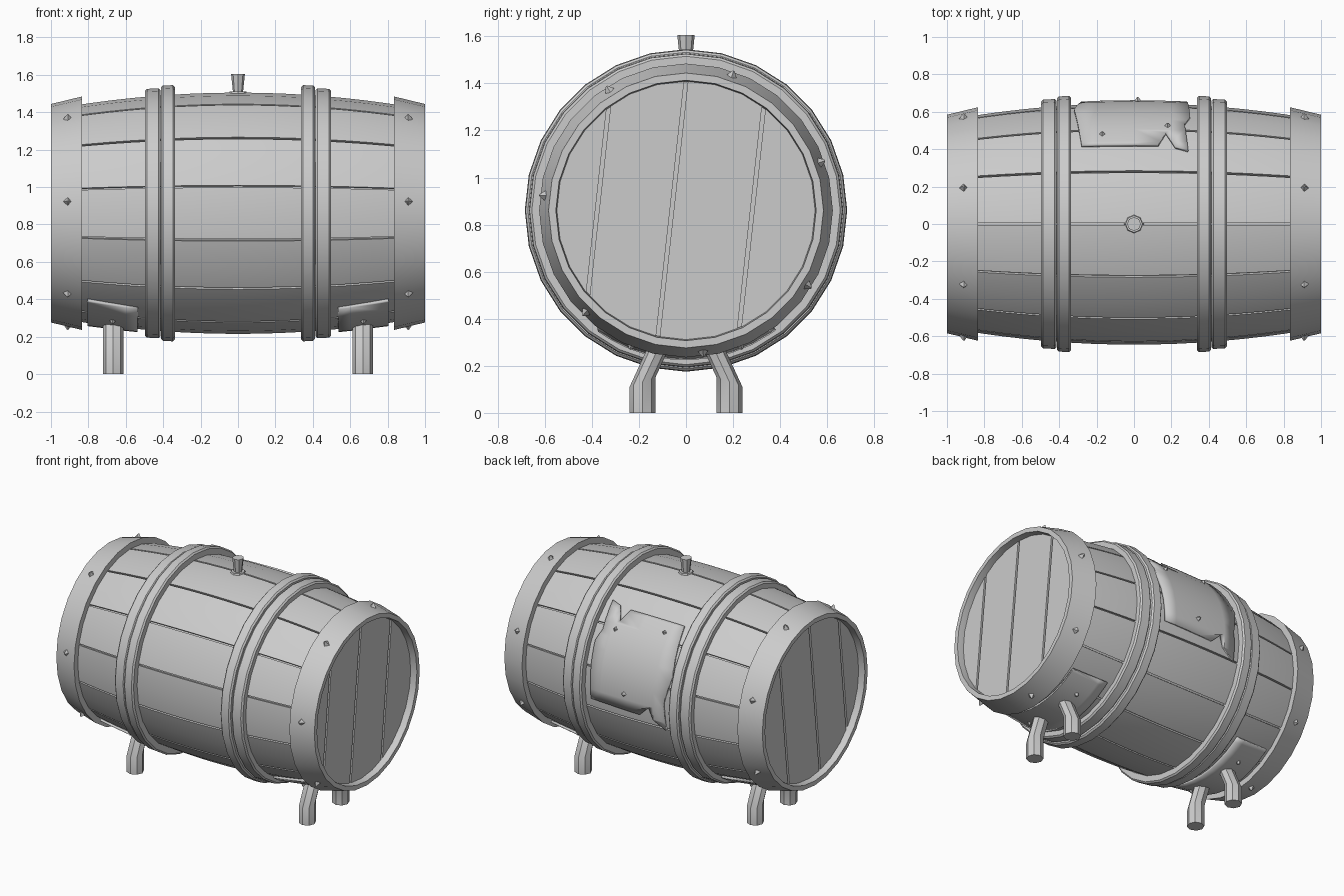
import bpy, bmesh, math
from mathutils import Matrix, Vector

if "Cube" in bpy.data.objects:
    bpy.data.objects.remove(bpy.data.objects["Cube"], do_unlink=True)

AXIS_Z = 0.86
STAVES = 14
STEP = 360 / STAVES

grey = bpy.data.materials.new("plain grey")
grey.use_nodes = True
GREY = (0.6, 0.6, 0.6, 1)
grey.diffuse_color = GREY
grey.node_tree.nodes["Principled BSDF"].inputs["Base Color"].default_value = GREY


def finish(name, bm, smooth=True):
    bmesh.ops.recalc_face_normals(bm, faces=bm.faces)
    mesh = bpy.data.meshes.new(name)
    bm.to_mesh(mesh)
    bm.free()
    ob = bpy.data.objects.new(name, mesh)
    ob.data.materials.append(grey)
    bpy.context.collection.objects.link(ob)
    if smooth:
        bpy.ops.object.select_all(action="DESELECT")
        ob.select_set(True)
        bpy.context.view_layer.objects.active = ob
        bpy.ops.object.shade_smooth_by_angle(angle=math.radians(30))
    return ob


def bulge(x):
    """Radius of the barrel at x."""
    return 0.645 - 0.09 * x * x


def around(x, angle, r):
    """Point around the barrel axis; angle 0 is the front, 90 the top."""
    a = math.radians(angle)
    return Vector((x, -r * math.cos(a), AXIS_Z + r * math.sin(a)))


def lathe(name, profile, columns, closed):
    """Sweep an (x, r) profile through (angle, radius offset) columns."""
    bm = bmesh.new()
    rings = [[bm.verts.new(around(x, a, r + d)) for x, r in profile] for a, d in columns]
    count = len(profile)
    for i, ring in enumerate(rings):
        nxt = rings[(i + 1) % len(rings)]
        for j in range(count if closed else count - 1):
            k = (j + 1) % count
            bm.faces.new((ring[j], ring[k], nxt[k], nxt[j]))
    return finish(name, bm)


def wrapped_sheet(name, outline):
    """Thin plate cut to an (x, angle) outline and bent onto the barrel."""
    bm = bmesh.new()
    bm.faces.new([bm.verts.new((x, a / 100, 0)) for x, a in outline])
    cuts = [((0, a / 100, 0), (0, 1, 0)) for a in range(-140, 200, 8)]
    cuts += [((i / 5, 0, 0), (1, 0, 0)) for i in range(-4, 5)]
    for point, normal in cuts:
        bmesh.ops.bisect_plane(bm, geom=bm.verts[:] + bm.edges[:] + bm.faces[:],
                               plane_co=point, plane_no=normal)
    for v in bm.verts:
        v.co = around(v.co.x, v.co.y * 100, bulge(v.co.x) + 0.009)
    ob = finish(name, bm)
    solid = ob.modifiers.new("thickness", "SOLIDIFY")
    solid.thickness, solid.offset = 0.016, 0
    return ob


def nails(name, spots):
    """Low pyramids pointing outwards at (x, angle, radius)."""
    bm = bmesh.new()
    for x, angle, r in spots:
        out = around(0, angle, 1) - around(0, angle, 0)
        place = Matrix.Translation(around(x, angle, r)) @ out.to_track_quat("Z", "Y").to_matrix().to_4x4()
        bmesh.ops.create_cone(bm, cap_ends=True, segments=4, radius1=0.025,
                              radius2=0.004, depth=0.03, matrix=place)
    return finish(name, bm, smooth=False)


# Barrel wall: staves divided by narrow grooves
stave_columns = []
for k in range(STAVES):
    start, gap = 90 + k * STEP, 0.5
    stave_columns += [(start + gap, -0.02), (start + gap, 0), (start + STEP / 2, 0),
                      (start + STEP - gap, 0), (start + STEP - gap, -0.02)]
lathe("staves", [(i * 0.115, bulge(i * 0.115)) for i in range(-8, 9)], stave_columns, False)

# Hoops, end bands, head planks
ring = [(90 + i * STEP / 2, 0) for i in range(STAVES * 2)]
for s, side in ((1, "left"), (-1, "right")):
    for part, x0, x1, r, low in (("inner_hoop", 0.338, 0.412, 0.685, 0.60),
                                 ("outer_hoop", 0.414, 0.496, 0.668, 0.59)):
        profile = [(x0, low), (x0, r - 0.01), (x0 + 0.01, r),
                   (x1 - 0.01, r - 0.003), (x1, r - 0.013), (x1, low)]
        lathe(f"{side}_{part}", [(s * x, q) for x, q in profile], ring, True)
    band = [(0.835, 0.56), (0.835, 0.624), (1, 0.584), (1, 0.553), (0.92, 0.545)]
    lathe(f"{side}_end_band", [(s * x, q) for x, q in band], ring, True)
    nails(f"{side}_band_nails", [(s * 0.91, 6 + i * 360 / 7, 0.612) for i in range(7)])

    # Head: a backing disc and four slanted planks with gaps between
    bm = bmesh.new()
    bm.faces.new([bm.verts.new(around(s * 0.935, a, 0.555)) for a, _ in ring])
    finish(f"{side}_head_backing", bm, smooth=False)
    across = Vector((0, math.cos(math.radians(6.3)), -math.sin(math.radians(6.3))))
    seams = [-1, -0.375, -0.06, 0.28, 1]
    for i in range(4):
        bm = bmesh.new()
        bm.faces.new([bm.verts.new(around(s * 0.955, a, 0.55)) for a, _ in ring])
        for edge, sign in ((seams[i] + 0.008, -1), (seams[i + 1] - 0.008, 1)):
            bmesh.ops.bisect_plane(bm, geom=bm.verts[:] + bm.edges[:] + bm.faces[:],
                                   plane_co=Vector((0, 0, AXIS_Z)) + across * edge,
                                   plane_no=across * sign, clear_outer=True)
        moved = bmesh.ops.extrude_face_region(bm, geom=bm.faces[:])["geom"]
        bmesh.ops.translate(bm, vec=(-s * 0.02, 0, 0),
                            verts=[v for v in moved if isinstance(v, bmesh.types.BMVert)])
        finish(f"{side}_head_plank_{i + 1}", bm, smooth=False)

    # Foot plate under the barrel
    wrapped_sheet(f"{side}_foot_plate", [(s * 0.805, -51), (s * 0.535, -54),
                                         (s * 0.54, -127), (s * 0.8, -126)])
    nails(f"{side}_foot_nails", [(s * 0.67, a, 0.622) for a in (-68, -112)])

    # Bent legs
    for t, end in ((1, "back"), (-1, "front")):
        bm = bmesh.new()
        loops = []
        for y, z in ((0.185, 0), (0.185, 0.13), (0.125, 0.26), (0.09, 0.34)):
            loops.append([bm.verts.new((s * 0.667 + 0.055 * math.cos(i * math.pi / 4),
                                        t * y + 0.055 * math.sin(i * math.pi / 4),
                                        z + (0.02 * -t * math.sin(i * math.pi / 4) if z else 0)))
                          for i in range(8)])
        for a, b in zip(loops, loops[1:]):
            for i in range(8):
                j = (i + 1) % 8
                bm.faces.new((a[i], a[j], b[j], b[i]))
        bm.faces.new(loops[0])
        bm.faces.new(loops[-1])
        finish(f"{side}_{end}_leg", bm)

# Torn repair patch on the back
wrapped_sheet("repair_patch", [
    (-0.28, 130), (0.13, 130), (0.17, 138), (0.22, 129), (0.29, 127), (0.27, 145),
    (0.30, 152), (0.28, 186), (-0.10, 187), (-0.17, 181), (-0.20, 188), (-0.29, 193),
    (-0.28, 176), (-0.32, 160)])
nails("patch_nails", [(-0.17, 137, 0.66), (0.18, 143, 0.66), (0.02, 177, 0.665)])

# Bung in the top
bm = bmesh.new()
for r1, r2, z0, z1 in ((0.055, 0.045, 1.48, 1.512), (0.026, 0.037, 1.5, 1.605)):
    bmesh.ops.create_cone(bm, cap_ends=True, segments=8, radius1=r1, radius2=r2, depth=z1 - z0,
                          matrix=Matrix.Translation((0, 0, (z0 + z1) / 2)))
finish("bung", bm, smooth=False)
